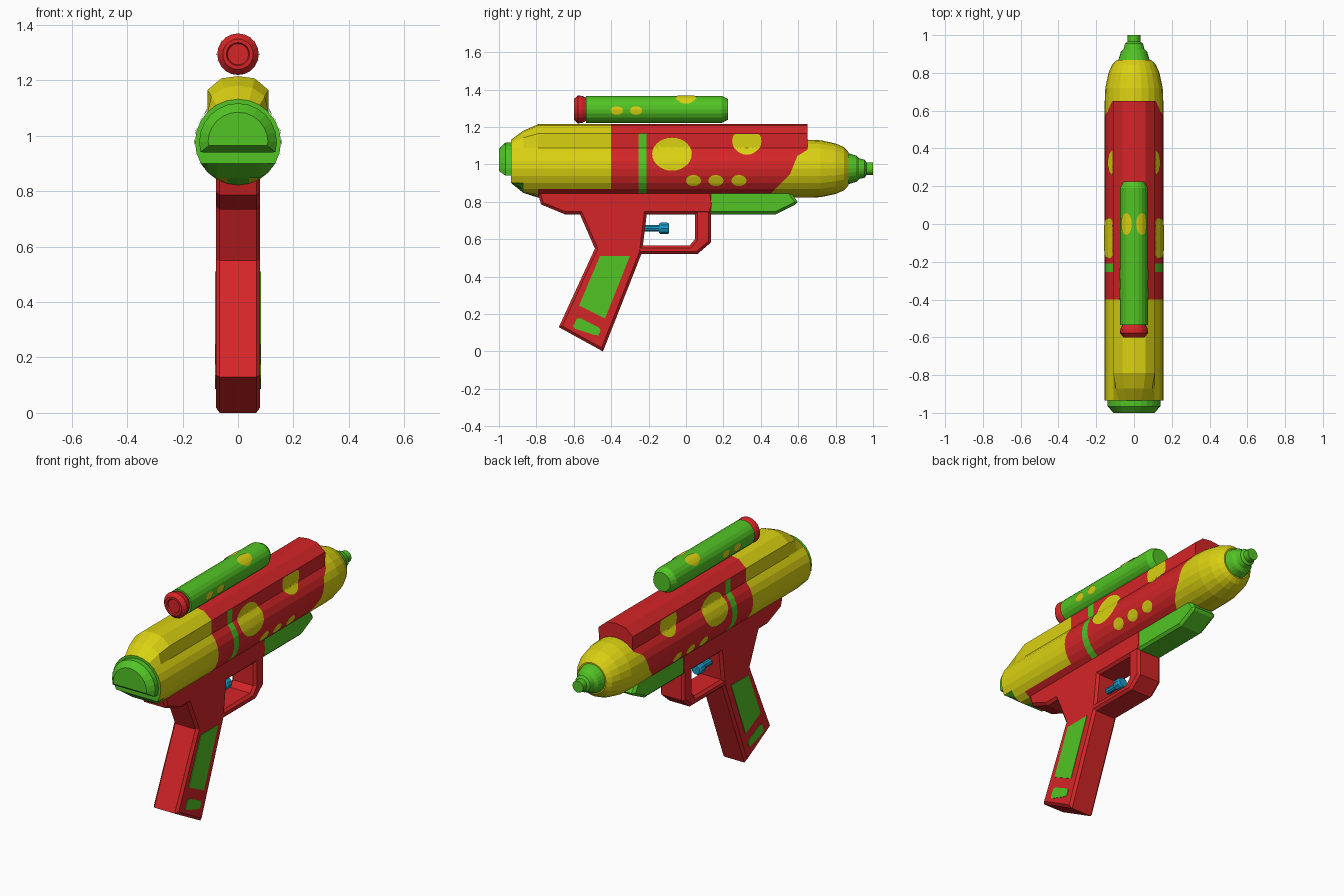
import bpy, bmesh, math
from mathutils import Vector
from mathutils.bvhtree import BVHTree

if "Cube" in bpy.data.objects:
    bpy.data.objects.remove(bpy.data.objects["Cube"])


def material(name, rgb):
    m = bpy.data.materials.new(name)
    m.diffuse_color = (*rgb, 1)
    m.use_nodes = True
    m.node_tree.nodes["Principled BSDF"].inputs["Base Color"].default_value = m.diffuse_color
    return m


MATS = [material("red", (0.66, 0.018, 0.02)), material("yellow", (0.70, 0.64, 0.006)),
        material("green", (0.085, 0.55, 0.018)), material("blue", (0.01, 0.32, 0.56))]
RED, YELLOW, GREEN, BLUE = range(4)
AXIS_Z, R = 0.977, 0.155


def finish(name, bm, color, recalc=True):
    """Turn a bmesh into an object; color is an index or a rule on faces."""
    if recalc:
        bmesh.ops.recalc_face_normals(bm, faces=bm.faces)
    bm.normal_update()
    for f in bm.faces:
        f.material_index = color(f) if callable(color) else color
    tree = BVHTree.FromBMesh(bm)
    me = bpy.data.meshes.new(name)
    bm.to_mesh(me)
    bm.free()
    for m in MATS:
        me.materials.append(m)
    bpy.context.collection.objects.link(bpy.data.objects.new(name, me))
    return tree


def loft(name, sections, color, cuts=()):
    bm = bmesh.new()
    rings = [[bm.verts.new(p) for p in s] for s in sections]
    n = len(rings[0])
    for a, b in zip(rings, rings[1:]):
        for i in range(n):
            j = (i + 1) % n
            bm.faces.new((a[i], a[j], b[j], b[i]))
    bm.faces.new(rings[0])
    bm.faces.new(rings[-1])
    for co, no in cuts:
        bmesh.ops.bisect_plane(bm, geom=bm.verts[:] + bm.edges[:] + bm.faces[:],
                               plane_co=co, plane_no=no)
    return finish(name, bm, color)


def circle(y, r, zc=AXIS_Z, n=24, floor=-9):
    return [(r * math.cos(k * math.tau / n), y, max(floor, zc + r * math.sin(k * math.tau / n)))
            for k in range(n)]


def lathe(name, profile, color, zc=AXIS_Z, n=24):
    return loft(name, [circle(y, r, zc, n) for y, r in profile], color)


def slab(name, outline, color, half=0.08, chamfer=0.014):
    """Side outline (y, z) extruded across x with chamfered rims."""
    bm = bmesh.new()
    sides = [[bm.verts.new((x, y, z)) for y, z in outline] for x in (-half, half)]
    caps = [bm.faces.new(s) for s in sides]
    n = len(outline)
    for i in range(n):
        j = (i + 1) % n
        bm.faces.new((sides[0][i], sides[0][j], sides[1][j], sides[1][i]))
    bmesh.ops.recalc_face_normals(bm, faces=bm.faces)
    if chamfer:
        rim = [e for f in caps for e in f.edges]
        bmesh.ops.bevel(bm, geom=rim, offset=chamfer, segments=1, affect='EDGES')
    finish(name, bm, color)


def spot(name, tree, place, direction, ru, rv, color, top=9, n=28, rings=6):
    """Oval paint patch laid on a surface; place(u, v) gives ray starts."""
    bm = bmesh.new()
    d = Vector(direction)

    def vert(u, v):
        p = place(u, v)
        p.z = min(p.z, top)
        hit, no, _, _ = tree.ray_cast(p, d)
        return bm.verts.new(hit + no * 0.004)
    mid = vert(0, 0)
    prev = None
    for k in range(1, rings + 1):
        s = k / rings
        ring = [vert(ru * s * math.cos(a), rv * s * math.sin(a))
                for a in (i * math.tau / n for i in range(n))]
        for i in range(n):
            j = (i + 1) % n
            bm.faces.new((prev[i], ring[i], ring[j], prev[j]) if prev else (mid, ring[i], ring[j]))
        prev = ring
    bm.normal_update()
    for f in bm.faces:
        if f.normal.dot(d) > 0:
            f.normal_flip()
    finish(name, bm, color, recalc=False)


# main body: round below, raised faceted ridge on top
def body_section(y, t, floor):
    half = []
    for k in range(13):
        a = math.radians(-90 + 15 * k)
        half.append(Vector((R * math.cos(a), AXIS_Z + R * math.sin(a))))
    for i, p in zip((10, 11, 12), ((0.11, 1.165), (0.06, 1.207), (0, 1.215))):
        half[i] = half[i].lerp(Vector(p), t)
    pts = half + [Vector((-p.x, p.y)) for p in half[11:0:-1]]
    return [(p.x, y, max(p.y, floor)) for p in pts]


EDGE = [(0.44, 0.83), (0.556, 0.947), (0.595, 1.045), (0.66, 1.085)]


def front_edge(z):
    if z > EDGE[-1][1]:
        return 9
    for (y0, z0), (y1, z1) in zip(EDGE, EDGE[1:]):
        if z <= z1:
            return y0 + (y1 - y0) * (z - z0) / (z1 - z0)


def body_color(f):
    c, n = f.calc_center_median(), f.normal
    if n.y > 0.9:
        return RED
    if n.y < -0.9 or (n.y < -0.2 and c.z < 0.95):
        return GREEN
    if c.y < -0.4:
        return RED if c.y > -0.79 and c.z < 0.87 else YELLOW
    if c.y > front_edge(c.z):
        return YELLOW
    return GREEN if -0.255 < c.y < -0.21 and c.z < 1.165 else RED


cuts = [((0, y0, z0), (0, z1 - z0, y0 - y1)) for (y0, z0), (y1, z1) in zip(EDGE, EDGE[1:])]
body = loft("body", [body_section(*s) for s in (
    (-0.935, 0, 0.90), (-0.87, 0.58, 0.848), (-0.79, 1, 0), (-0.4, 1, 0),
    (-0.255, 1, 0), (-0.21, 1, 0), (0.65, 1, 0))], body_color, cuts)

# nose, nozzle and rear cap
lathe("nose", [(0.65, R), (0.72, 0.152), (0.80, 0.135), (0.845, 0.115), (0.868, 0.09)], YELLOW)
lathe("nozzle", [(0.86, 0.085), (0.91, 0.07), (0.925, 0.055), (0.955, 0.048),
                 (0.965, 0.034), (1.0, 0.034)], GREEN)
loft("rear_cap", [circle(-0.92, 0.14, floor=0.94), circle(-0.965, 0.14, floor=0.94),
                  circle(-1.0, 0.108, floor=0.965)], GREEN)

# scope on top
SZ = 1.294
scope = lathe("scope_tube", [(-0.535, 0.073), (0.19, 0.073), (0.225, 0.055)], GREEN, SZ, 20)
lathe("scope_end", [(-0.592, 0.038), (-0.6, 0.042), (-0.6, 0.055), (-0.578, 0.075),
                    (-0.555, 0.072), (-0.53, 0.06)], RED, SZ, 20)

# frame with grip, trigger guard and front underpiece
slab("frame_and_grip", [(-0.79, 0.89), (-0.79, 0.84), (-0.775, 0.786), (-0.647, 0.733),
                        (-0.567, 0.733), (-0.487, 0.55), (-0.68, 0.13), (-0.444, 0.0),
                        (-0.235, 0.53), (-0.21, 0.733), (0.134, 0.733), (0.15, 0.78),
                        (0.135, 0.89)], RED)
slab("trigger_guard", [(-0.26, 0.567), (0.02, 0.567), (0.048, 0.6), (0.048, 0.76), (0.134, 0.76),
                       (0.134, 0.583), (0.06, 0.52), (-0.26, 0.52)], RED, half=0.079)
slab("underpiece", [(0.12, 0.88), (0.54, 0.88), (0.597, 0.80), (0.585, 0.785),
                    (0.48, 0.733), (0.12, 0.733)], GREEN, half=0.0785)

# grip panels, thin plates showing on both sides
slab("grip_panel", [(-0.46, 0.51), (-0.30, 0.51), (-0.433, 0.176), (-0.572, 0.246)],
     GREEN, 0.083, 0)
slab("grip_badge", [(-0.583, 0.176), (-0.565, 0.178), (-0.465, 0.128), (-0.457, 0.112),
                    (-0.468, 0.086), (-0.49, 0.088), (-0.595, 0.122), (-0.603, 0.135)],
     GREEN, 0.083, 0)

# trigger
lathe("trigger_rod", [(-0.24, 0.018), (-0.13, 0.018)], BLUE, 0.658, 10)
lathe("trigger_head", [(-0.145, 0.026), (-0.135, 0.032), (-0.1, 0.032), (-0.09, 0.026)],
      BLUE, 0.658, 10)

# painted spots on both sides of body and scope
SPOTS = [("large_spot", body, -0.075, 1.055, 0.106, 0.088), ("cut_spot", body, 0.325, 1.125, 0.078, 0.075),
         ("scope_spot_a", scope, -0.37, 1.288, 0.033, 0.022),
         ("scope_spot_b", scope, -0.267, 1.288, 0.033, 0.022)]
SPOTS += [("small_spot_%d" % i, body, y, 0.915, 0.04, 0.029) for i, y in enumerate((0.04, 0.16, 0.283))]
for s, side in ((1, "right"), (-1, "left")):
    for name, tree, y, z, ry, rz in SPOTS:
        spot(name + "_" + side, tree, lambda u, v: Vector((s, y + u, z + v)), (-s, 0, 0),
             ry, rz, YELLOW, top=1.163 if tree is body else 9)
    spot("scope_top_spot_" + side, scope, lambda u, v: Vector((s * 0.039 + u, v, 2)), (0, 0, -1),
         0.027, 0.057, YELLOW)
